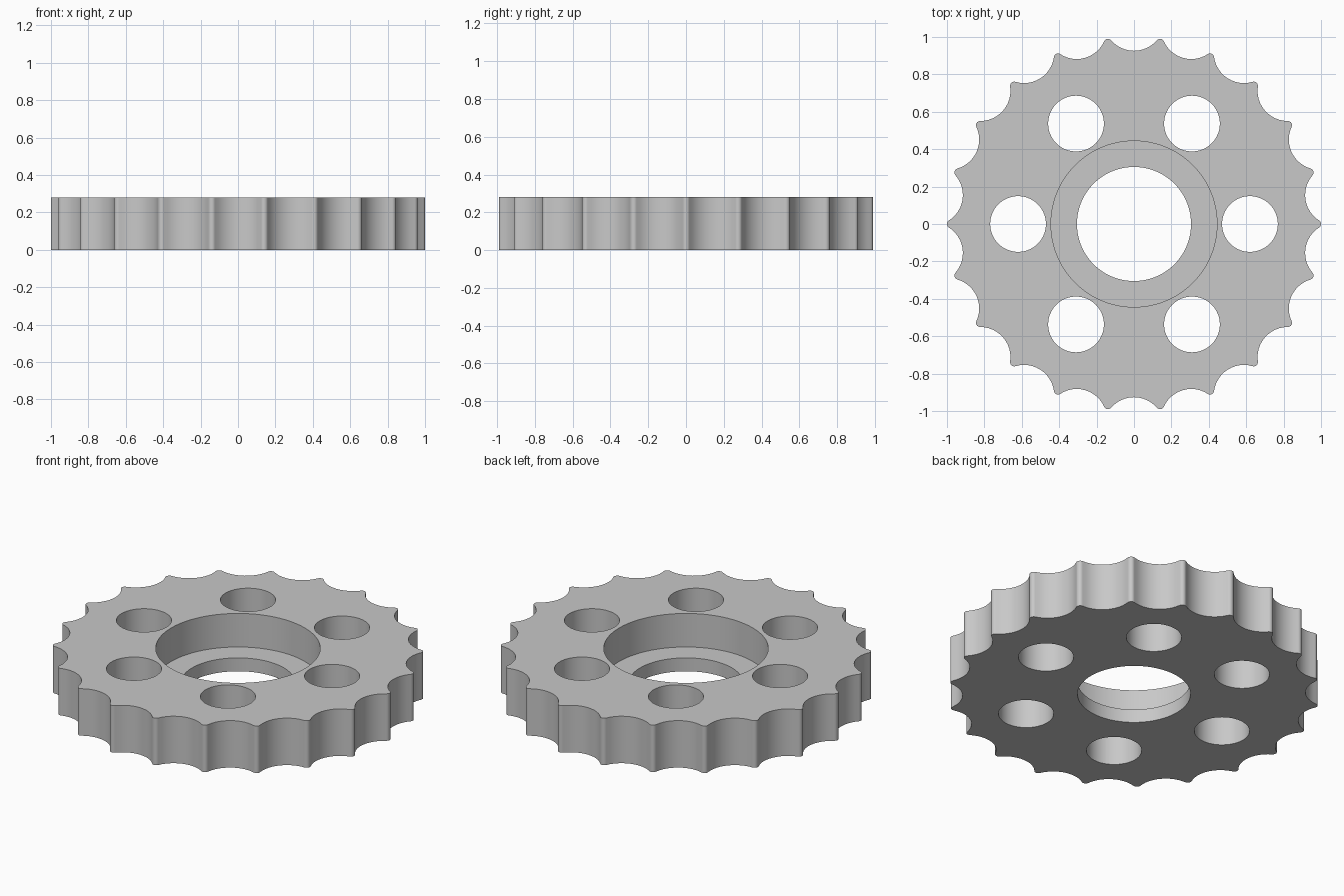
import bpy
import bmesh
from math import sin, cos, pi, atan2, radians
from mathutils import Matrix

cube = bpy.data.objects.get("Cube")
if cube:
    bpy.data.objects.remove(cube, do_unlink=True)

TEETH = 22
THICK = 0.28
FLOOR = 0.08
ROOT, TIP_ROUND = 0.926, 0.022
BORE, POCKET = 0.305, 0.444
HOLES, HOLE_RING, HOLE_R = 6, 0.62, 0.149

# Steel material
steel = bpy.data.materials.new("grey_steel")
steel.use_nodes = True
grey = (0.58, 0.58, 0.58, 1)
steel.diffuse_color = grey
steel.node_tree.nodes["Principled BSDF"].inputs["Base Color"].default_value = grey


def new_object(name, bm):
    bmesh.ops.recalc_face_normals(bm, faces=bm.faces)
    mesh = bpy.data.meshes.new(name)
    bm.to_mesh(mesh)
    bm.free()
    ob = bpy.data.objects.new(name, mesh)
    bpy.context.collection.objects.link(ob)
    return ob


def tooth_outline():
    """Closed outline: rounded tips blending tangentially into round roots."""
    half = pi / TEETH
    tx, ty = (1 - TIP_ROUND) * cos(half), (1 - TIP_ROUND) * sin(half)
    # Root radius that makes the root arc tangent to the tip arc
    d = tx - ROOT
    r = (ty * ty + d * d - TIP_ROUND ** 2) / (2 * (d + TIP_ROUND))
    c = ROOT + r
    sweep = atan2(ty, c - tx)
    points = []
    for k in range(TEETH):
        mid = (2 * k + 1) * half
        tooth = []
        n = 12
        for i in range(n + 1):
            a = sweep * (2 * i / n - 1)
            tooth.append((c - r * cos(a), r * sin(a)))
        # Tip arc, from one flank to the next
        m = 8
        start = -sweep
        end = 2 * half + sweep
        for i in range(1, m):
            a = start + (end - start) * i / m
            tooth.append((tx + TIP_ROUND * cos(a), ty + TIP_ROUND * sin(a)))
        points += [(x * cos(mid) - y * sin(mid), x * sin(mid) + y * cos(mid))
                   for x, y in tooth]
    return points


def cutter(name, radius, z0, z1, centres, segments=96):
    bm = bmesh.new()
    for x, y in centres:
        bmesh.ops.create_cone(bm, cap_ends=True, segments=segments,
                              radius1=radius, radius2=radius, depth=z1 - z0,
                              matrix=Matrix.Translation((x, y, (z0 + z1) / 2)))
    ob = new_object(name, bm)
    ob.hide_render = True
    return ob


# Toothed disc
bm = bmesh.new()
face = bm.faces.new([bm.verts.new((x, y, 0)) for x, y in tooth_outline()])
top = bmesh.ops.extrude_face_region(bm, geom=[face], use_keep_orig=True)["geom"]
bmesh.ops.translate(bm, vec=(0, 0, THICK),
                    verts=[v for v in top if isinstance(v, bmesh.types.BMVert)])
sprocket = new_object("sprocket", bm)
sprocket.data.materials.append(steel)

# Centre bore, bearing pocket and ring of through holes
ring = [(HOLE_RING * cos(2 * pi * i / HOLES), HOLE_RING * sin(2 * pi * i / HOLES))
        for i in range(HOLES)]
cutters = [
    cutter("bore_cutter", BORE, -0.1, THICK + 0.1, [(0, 0)]),
    cutter("pocket_cutter", POCKET, FLOOR, THICK + 0.2, [(0, 0)]),
    cutter("hole_cutter", HOLE_R, -0.1, THICK + 0.1, ring, 64),
]
bpy.ops.object.select_all(action="DESELECT")
bpy.context.view_layer.objects.active = sprocket
sprocket.select_set(True)
for c in cutters:
    mod = sprocket.modifiers.new(c.name, "BOOLEAN")
    mod.operation = "DIFFERENCE"
    mod.solver = "EXACT"
    mod.object = c
    bpy.ops.object.modifier_apply(modifier=mod.name)
for c in cutters:
    bpy.data.objects.remove(c, do_unlink=True)

bpy.ops.object.shade_smooth_by_angle(angle=radians(35))
